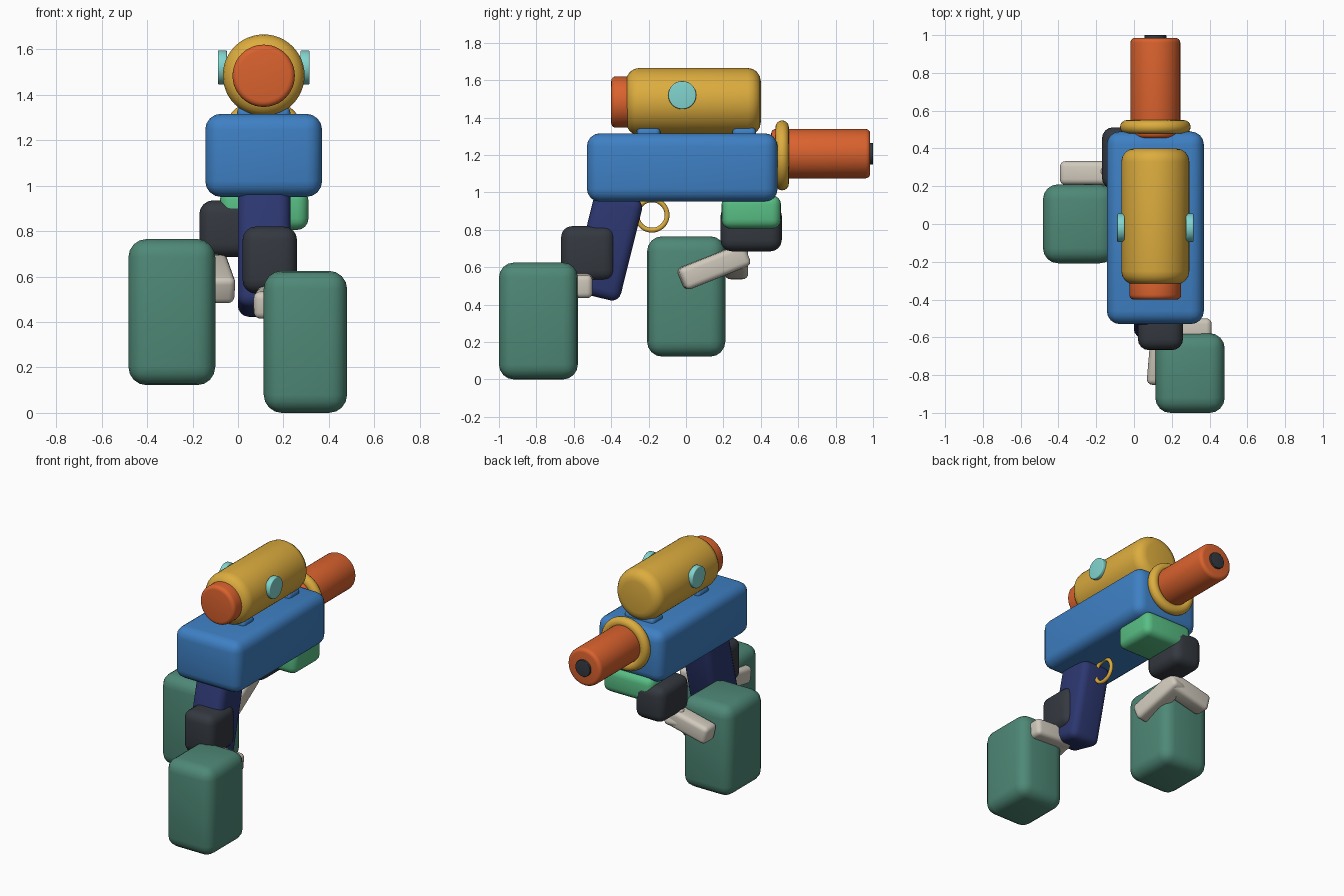
import bpy, bmesh, math
from mathutils import Matrix, Vector

if "Cube" in bpy.data.objects:
    bpy.data.objects.remove(bpy.data.objects["Cube"])


def material(name, rgb):
    m = bpy.data.materials.new(name)
    lin = [((c / 255 + 0.055) / 1.055) ** 2.4 for c in rgb]
    m.diffuse_color = (*lin, 1)
    m.use_nodes = True
    m.node_tree.nodes["Principled BSDF"].inputs["Base Color"].default_value = m.diffuse_color
    return m


BLUE = material("blue", (62, 128, 196))
GOLD = material("gold", (220, 172, 62))
ORANGE = material("orange", (218, 98, 46))
TEAL = material("teal green", (78, 136, 118))
MINT = material("mint", (88, 190, 132))
DARK = material("charcoal", (52, 57, 64))
NAVY = material("navy", (44, 55, 112))
CREAM = material("cream", (208, 201, 188))
AQUA = material("aqua", (130, 212, 206))


def finish(name, bm, mat, bevel=0.0, segments=4, matrix=Matrix()):
    if bevel:
        edges = [e for e in bm.edges if e.calc_face_angle(0) > 0.8]
        bmesh.ops.bevel(bm, geom=edges, offset=bevel, segments=segments,
                        profile=0.5, affect='EDGES', clamp_overlap=True)
    bmesh.ops.transform(bm, matrix=matrix, verts=bm.verts)
    bmesh.ops.recalc_face_normals(bm, faces=bm.faces)
    me = bpy.data.meshes.new(name)
    bm.to_mesh(me)
    bm.free()
    me.materials.append(mat)
    ob = bpy.data.objects.new(name, me)
    bpy.context.collection.objects.link(ob)
    bpy.ops.object.select_all(action='DESELECT')
    ob.select_set(True)
    bpy.context.view_layer.objects.active = ob
    bpy.ops.object.shade_smooth_by_angle(angle=math.radians(40))
    return ob


def rounded_block(name, size, matrix, mat, bevel):
    bm = bmesh.new()
    bmesh.ops.create_cube(bm, size=1)
    bmesh.ops.scale(bm, vec=size, verts=bm.verts)
    return finish(name, bm, mat, bevel, matrix=matrix)


def box(name, lo, hi, mat, bevel):
    lo, hi = Vector(lo), Vector(hi)
    return rounded_block(name, hi - lo, Matrix.Translation((lo + hi) / 2), mat, bevel)


def bar(name, a, b, width, mat, bevel):
    a, b = Vector(a), Vector(b)
    m = Matrix.Translation((a + b) / 2) @ (b - a).to_track_quat('Y', 'Z').to_matrix().to_4x4()
    return rounded_block(name, (width, (b - a).length, width), m, mat, bevel)


def turn(axis):
    return Matrix.Rotation(math.pi / 2, 4, 'X' if axis == 'Y' else 'Y')


def cylinder(name, centre, radius, length, axis, mat, bevel):
    bm = bmesh.new()
    bmesh.ops.create_cone(bm, cap_ends=True, segments=48, radius1=radius,
                          radius2=radius, depth=length)
    return finish(name, bm, mat, bevel, matrix=Matrix.Translation(centre) @ turn(axis))


def ring(name, centre, major, minor, axis, mat, n=48, k=16):
    bm = bmesh.new()
    grid = []
    for i in range(n):
        a = 2 * math.pi * i / n
        row = []
        for j in range(k):
            b = 2 * math.pi * j / k
            r = major + minor * math.cos(b)
            row.append(bm.verts.new((r * math.cos(a), r * math.sin(a), minor * math.sin(b))))
        grid.append(row)
    for i in range(n):
        for j in range(k):
            p, q = grid[i], grid[(i + 1) % n]
            bm.faces.new((p[j], q[j], q[(j + 1) % k], p[(j + 1) % k]))
    return finish(name, bm, mat, matrix=Matrix.Translation(centre) @ turn(axis))


CX = 0.113  # middle of the body

# Main body
box("body", (CX - 0.257, -0.53, 0.95), (CX + 0.257, 0.49, 1.316), BLUE, 0.07)

# Top barrel with its mounts, front cap and side buttons
cylinder("top_barrel", (CX, 0.04, 1.485), 0.18, 0.72, 'Y', GOLD, 0.07)
cylinder("barrel_cap", (CX, -0.33, 1.483), 0.137, 0.14, 'Y', ORANGE, 0.025)
for name, y in (("front", -0.2), ("rear", 0.312)):
    box(name + "_barrel_mount", (CX - 0.117, y - 0.063, 1.25),
        (CX + 0.117, y + 0.063, 1.348), BLUE, 0.025)
for name, s in (("left", -1), ("right", 1)):
    cylinder(name + "_button", (CX + s * 0.182, -0.02, 1.52), 0.075, 0.04, 'X', AQUA, 0.006)

# Rear tube with collar and dark tip
ring("tube_collar", (CX, 0.514, 1.198), 0.151, 0.036, 'Y', GOLD)
cylinder("rear_tube", (CX, 0.72, 1.207), 0.132, 0.53, 'Y', ORANGE, 0.025)
cylinder("tube_tip", (CX, 0.98, 1.207), 0.058, 0.04, 'Y', DARK, 0.004)

# Front grip with trigger ring and knuckle
rounded_block("front_grip", (0.232, 0.265, 0.56),
              Matrix.Translation((CX + 0.002, -0.42, 0.715)) @ Matrix.Rotation(math.radians(-14), 4, 'X'),
              NAVY, 0.05)
ring("trigger_ring", (CX, -0.182, 0.879), 0.081, 0.013, 'X', GOLD)
box("front_knuckle", (0.02, -0.668, 0.525), (0.26, -0.38, 0.82), DARK, 0.06)

# Rear grip and knuckle
box("rear_grip", (-0.08, 0.19, 0.805), (0.31, 0.508, 0.985), MINT, 0.05)
box("rear_knuckle", (-0.17, 0.185, 0.685), (0.06, 0.512, 0.935), DARK, 0.06)

# Large end blocks
box("front_block", (0.113, -1.0, 0.0), (0.48, -0.578, 0.625), TEAL, 0.08)
box("rear_block", (-0.482, -0.208, 0.122), (-0.1, 0.21, 0.765), TEAL, 0.08)

# Bent bars wrapping one corner of each block
bar("rear_side_bar", (-0.122, 0.325, 0.672), (-0.072, -0.025, 0.532), 0.125, CREAM, 0.03)
bar("rear_back_bar", (-0.065, 0.27, 0.665), (-0.385, 0.27, 0.59), 0.125, CREAM, 0.03)
bar("front_side_bar", (0.155, -0.51, 0.515), (0.126, -0.85, 0.47), 0.12, CREAM, 0.03)
bar("front_back_bar", (0.10, -0.562, 0.51), (0.41, -0.562, 0.495), 0.125, CREAM, 0.03)
